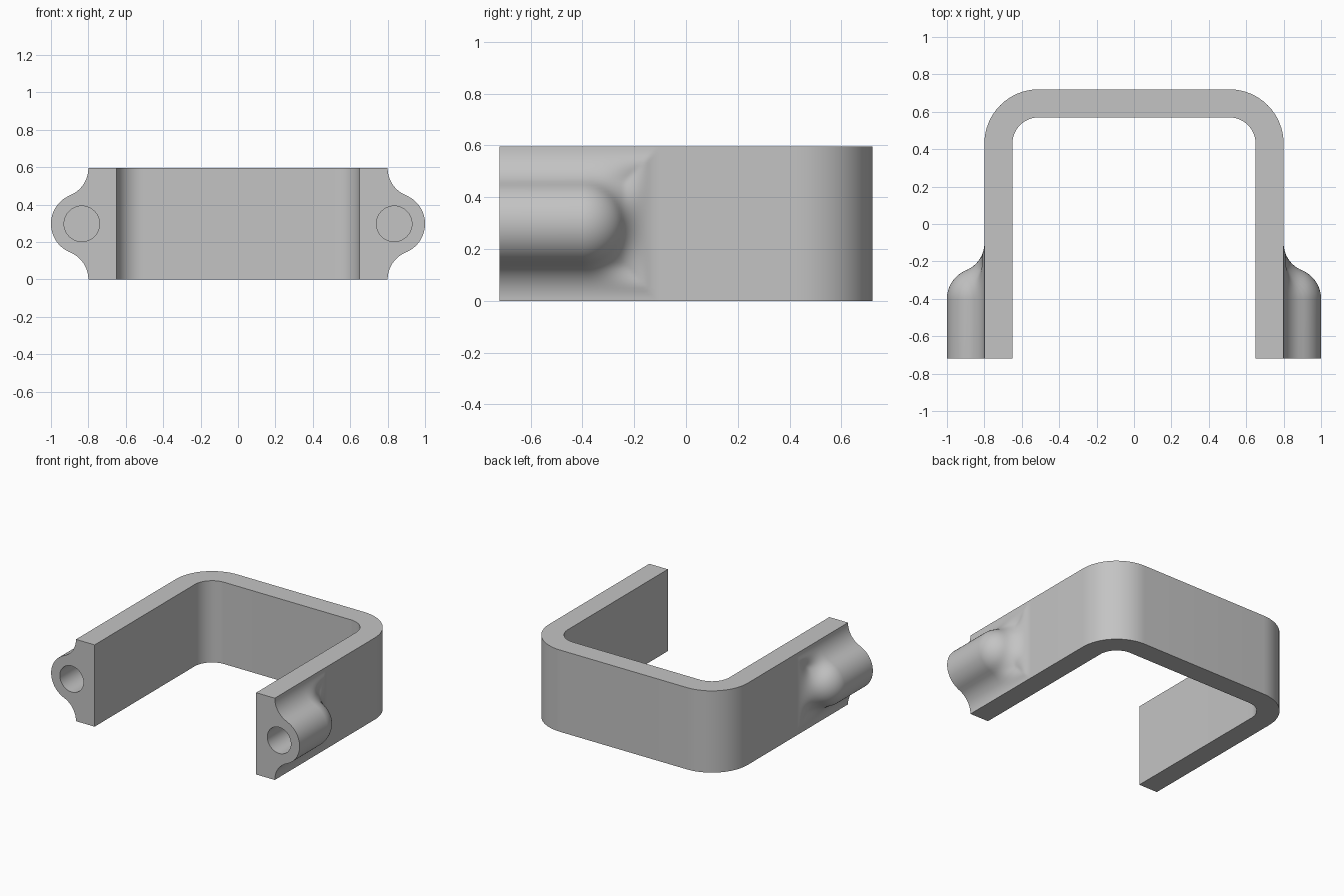
import bpy, bmesh, math
from mathutils import Vector

if "Cube" in bpy.data.objects:
    bpy.data.objects.remove(bpy.data.objects["Cube"])

HEIGHT, MID = 0.595, 0.2975
OUTER, INNER = 0.80, 0.65          # half widths of the strap
FRONT, BACK = -0.72, 0.72
CORNER = 0.29                      # outside bend radius
WALL = OUTER - INNER
BOSS_X, BOSS_R, BOSS_END = 0.835, 0.165, -0.40
FILLET = 0.156
ROWS = 48

JOIN = BOSS_R * MID / (BOSS_R + FILLET)   # where dome meets fillet


def bump(y, z):
    """Height of the rounded boss and its fillet above the arm."""
    u, v = max(0, y - BOSS_END), abs(z - MID)
    square, round_ = max(u, v), math.hypot(u, v)
    t = min(1, max(0, (square - JOIN) / 0.1))
    t = t * t * (3 - 2 * t)
    d = round_ + t * (square - round_)     # round dome, mitred fillet
    if d >= MID:
        return 0
    if d <= JOIN:
        return BOSS_X - OUTER + math.sqrt(BOSS_R ** 2 - d * d)
    return FILLET - math.sqrt(FILLET ** 2 - (MID - d) ** 2)


# Stations along the left half of the strap: (outer point, inner point)
half = [(Vector((OUTER, y)), Vector((INNER, y)))
        for y in [FRONT] + [BOSS_END + i * 0.3 / 36 for i in range(37)]]
bend = Vector((OUTER - CORNER, BACK - CORNER))
for i in range(17):
    a = math.pi / 2 * i / 16
    n = Vector((math.cos(a), math.sin(a)))
    half.append((bend + n * CORNER, bend + n * (CORNER - WALL)))
mirror = [(Vector((-o.x, o.y)), Vector((-i.x, i.y))) for o, i in reversed(half)]

# Sweep the section through all stations
bm = bmesh.new()
rings = []
for o, i in half + mirror:
    ring = [bm.verts.new((i.x, i.y, 0))]
    for k in range(ROWS + 1):
        z = HEIGHT * k / ROWS
        x = o.x
        if o.y < 0:
            x += math.copysign(bump(o.y, z), o.x)
        ring.append(bm.verts.new((x, o.y, z)))
    ring.append(bm.verts.new((i.x, i.y, HEIGHT)))
    rings.append(ring)
for a, b in zip(rings, rings[1:]):
    for k in range(len(a)):
        j = (k + 1) % len(a)
        bm.faces.new((a[k], a[j], b[j], b[k]))
bm.faces.new(rings[0])
bm.faces.new(rings[-1])
bmesh.ops.recalc_face_normals(bm, faces=bm.faces)
mesh = bpy.data.meshes.new("bracket")
bm.to_mesh(mesh)
bm.free()
bracket = bpy.data.objects.new("bracket", mesh)
bpy.context.collection.objects.link(bracket)

# Plain grey material
grey = bpy.data.materials.new("plain grey")
grey.use_nodes = True
colour = (0.55, 0.55, 0.55, 1)
grey.diffuse_color = colour
grey.node_tree.nodes["Principled BSDF"].inputs["Base Color"].default_value = colour
mesh.materials.append(grey)

# Blind screw hole in the front of each boss
for side in (1, -1):
    bpy.ops.mesh.primitive_cylinder_add(
        vertices=48, radius=0.095, depth=0.7,
        location=(side * BOSS_X, FRONT, MID), rotation=(math.pi / 2, 0, 0))
    cutter = bpy.context.object
    cutter.name = "hole_cutter"
    cutter.hide_render = True
    cutter.data.materials.append(grey)
    mod = bracket.modifiers.new("hole", "BOOLEAN")
    mod.operation = "DIFFERENCE"
    mod.solver = "EXACT"
    mod.object = cutter
    bpy.ops.object.select_all(action="DESELECT")
    bracket.select_set(True)
    bpy.context.view_layer.objects.active = bracket
    bpy.ops.object.modifier_apply(modifier=mod.name)
    bpy.data.objects.remove(cutter)

bpy.ops.object.shade_smooth_by_angle(angle=math.radians(35))
